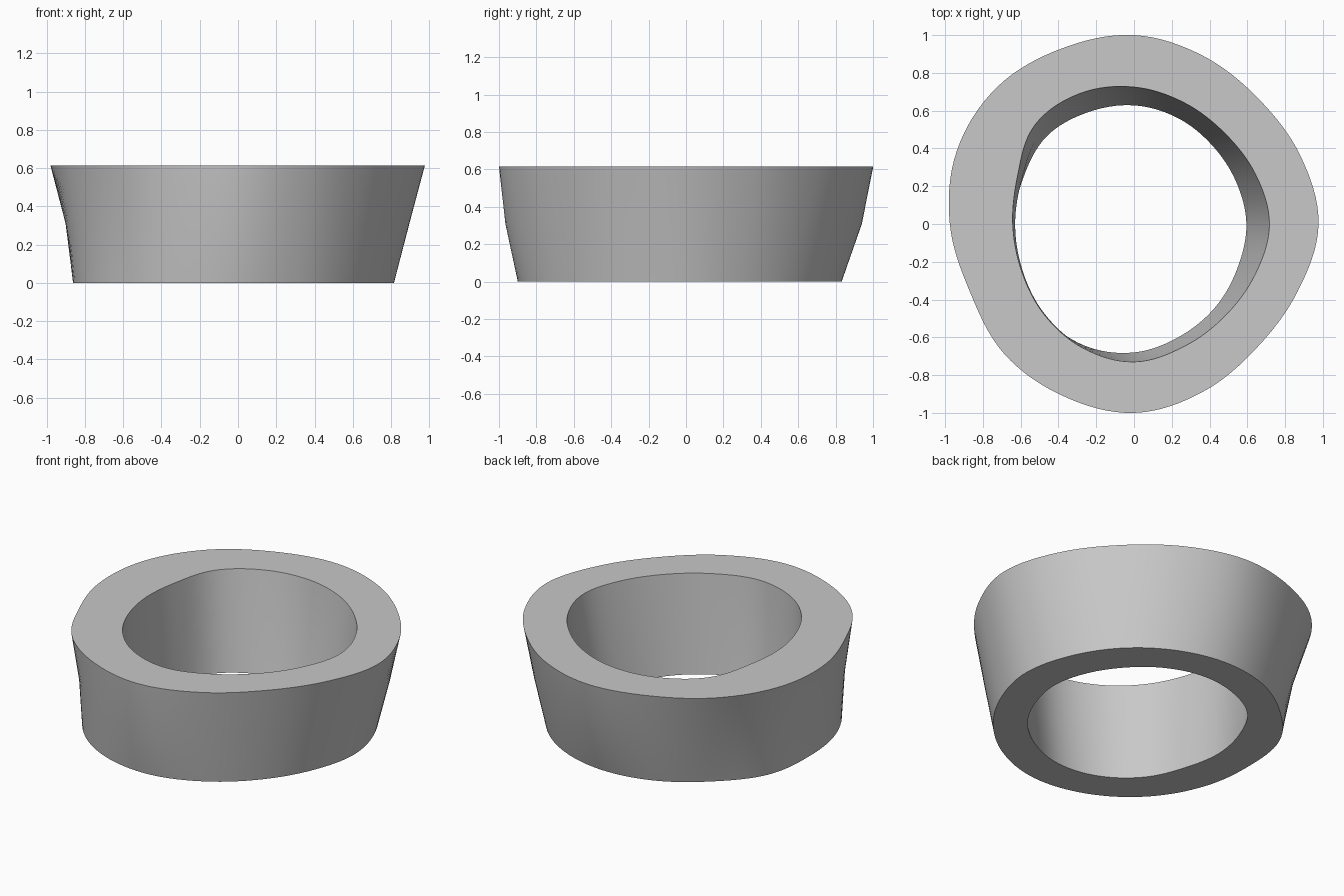
import bpy
import bmesh
import math
from mathutils import Vector

HEIGHT = 0.615
STEPS = 128  # segments around the ring

old_cube = bpy.data.objects.get("Cube")
if old_cube:
    bpy.data.objects.remove(old_cube, do_unlink=True)

# Radii of each outline, evenly spaced anticlockwise from +x
OUTER_TOP = [.977, .952, .935, .962, 1, 1.005, 1.025, 1.015,
             .975, .94, .972, .985, 1, .96, .923, .937]
OUTER_MID = [.895, .885, .88, .905, .94, .93, .925, .925,
             .9, .905, .925, .95, .965, .91, .87, .87]
OUTER_BASE = [.815, .807, .812, .82, .832, .84, .845, .878,
              .862, .883, .905, .91, .897, .853, .815, .803]
INNER_TOP = [.717, .695, .68, .695, .725, .748, .742, .667,
             .642, .645, .675, .71, .73, .7, .685, .695]
INNER_BASE = [.595, .585, .587, .607, .628, .64, .655, .635,
              .635, .64, .68, .695, .68, .642, .615, .595]

# The bore bends half as much at mid height as the outer wall does
INNER_MID = [(it + ib) / 2 + (om - (ot + ob) / 2) / 2
             for it, ib, om, ot, ob in
             zip(INNER_TOP, INNER_BASE, OUTER_MID, OUTER_TOP, OUTER_BASE)]


def smooth_radius(radii, turn):
    """Closed Catmull-Rom interpolation of the radii; turn runs from 0 to 1."""
    position = turn * len(radii)
    index = int(position)
    t = position - index
    a, b, c, d = (radii[(index + k) % len(radii)] for k in (-1, 0, 1, 2))
    return b + t / 2 * (c - a + t * (2 * a - 5 * b + 4 * c - d
                                     + t * (3 * (b - c) + d - a)))


def add_outline(bm, radii, z):
    verts = []
    for step in range(STEPS):
        turn = step / STEPS
        angle = turn * math.tau
        radius = smooth_radius(radii, turn)
        verts.append(bm.verts.new(Vector((radius * math.cos(angle),
                                          radius * math.sin(angle), z))))
    return verts


def bridge(bm, first, second):
    for i in range(STEPS):
        j = (i + 1) % STEPS
        bm.faces.new((first[i], first[j], second[j], second[i]))


# Ring wall: up the outside, across the rim, down the bore, across the base
bm = bmesh.new()
loops = [add_outline(bm, radii, z) for radii, z in (
    (OUTER_BASE, 0), (OUTER_MID, HEIGHT / 2), (OUTER_TOP, HEIGHT),
    (INNER_TOP, HEIGHT), (INNER_MID, HEIGHT / 2), (INNER_BASE, 0))]
for index, loop in enumerate(loops):
    bridge(bm, loop, loops[(index + 1) % len(loops)])
bmesh.ops.recalc_face_normals(bm, faces=bm.faces)

mesh = bpy.data.meshes.new("flared_ring")
bm.to_mesh(mesh)
bm.free()
ring = bpy.data.objects.new("flared_ring", mesh)
bpy.context.collection.objects.link(ring)

# Plain grey material
grey = bpy.data.materials.new("plain_grey")
grey.use_nodes = True
colour = (0.58, 0.58, 0.58, 1)
grey.diffuse_color = colour
for node in grey.node_tree.nodes:
    if node.type == 'BSDF_PRINCIPLED':
        node.inputs["Base Color"].default_value = colour
mesh.materials.append(grey)

# Smooth walls with crisp rim edges
bpy.ops.object.select_all(action='DESELECT')
ring.select_set(True)
bpy.context.view_layer.objects.active = ring
bpy.ops.object.shade_smooth_by_angle(angle=math.radians(35))
